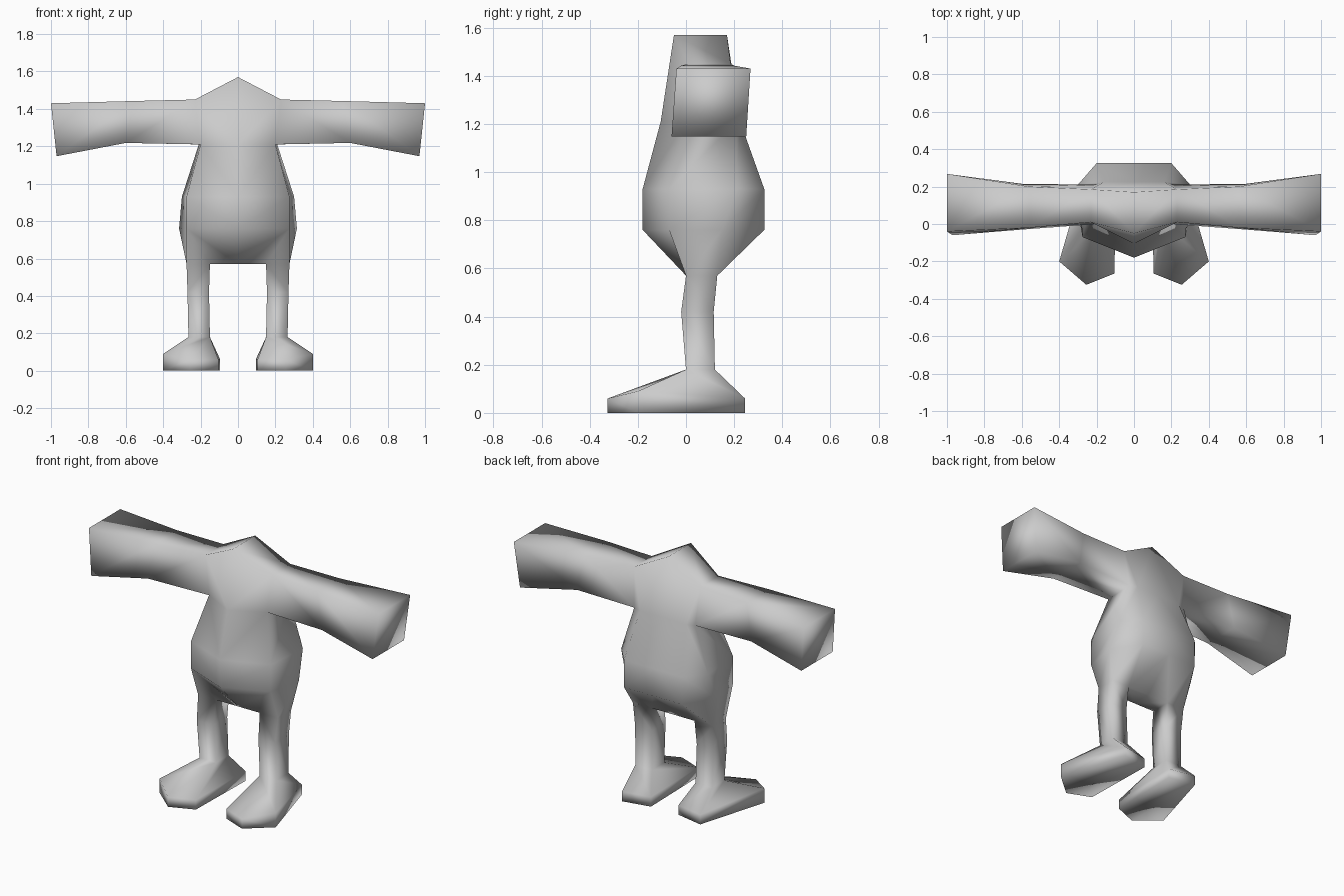
import bpy
import bmesh

cube = bpy.data.objects.get("Cube")
if cube:
    bpy.data.objects.remove(cube)

grey = bpy.data.materials.new("plain grey")
grey.use_nodes = True
colour = (0.6, 0.6, 0.6, 1)
grey.diffuse_color = colour
grey.node_tree.nodes["Principled BSDF"].inputs["Base Color"].default_value = colour

bm = bmesh.new()
cache = {}


def vert(p):
    # shared points give one continuous skin
    key = tuple(round(c, 4) for c in p)
    if key not in cache:
        cache[key] = bm.verts.new(key)
    return cache[key]


def face(points):
    vs = list(dict.fromkeys(vert(p) for p in points))
    if len(vs) > 2:
        bm.faces.new(vs)


def loft(rings, closed=True, skip=()):
    for lo, hi in zip(rings, rings[1:]):
        n = len(lo)
        for i in range(n if closed else n - 1):
            if i not in skip:
                j = (i + 1) % n
                face([lo[i], lo[j], hi[j], hi[i]])


def level(z, points):
    return [(x, y, z) for x, y in points]


def leg_ring(z, inner, outer, front, back):
    return level(z, [(inner, front), (outer, front), (outer, back), (inner, back)])


# Torso half: front centre, front side (twice), side, back edge, back centre
hip = leg_ring(0.57, 0.15, 0.275, 0.0, 0.13)
crotch = [(0, 0, 0.57), *hip, (0, 0.13, 0.57)]


def torso_ring(z, front, side_front, side, back):
    return level(z, [(0, front), side_front, side_front, side, back, (0, back[1])])


belly = torso_ring(0.76, -0.18, (0.275, -0.07), (0.315, 0.15), (0.2, 0.325))
waist = torso_ring(0.93, -0.18, (0.275, -0.07), (0.3, 0.21), (0.2, 0.325))
chest = torso_ring(1.21, -0.105, (0.2, 0.0), (0.21, 0.21), (0.16, 0.225))
loft([crotch, belly, waist, chest], closed=False)
face([crotch[0], hip[0], hip[3], crotch[5]])

# Shoulders rising to a ridge
ridge_front, ridge_back = (0, -0.05, 1.57), (0, 0.17, 1.57)
top_front, top_back = (0.23, 0.01, 1.45), (0.23, 0.185, 1.45)
shoulder = [ridge_front, top_front, top_front, top_back, top_back, ridge_back]
loft([chest, shoulder], closed=False, skip=(2,))
face([ridge_front, top_front, top_back, ridge_back])

# Arm
arm_root = [chest[1], chest[3], top_back, top_front]
elbow = [(0.6, -0.03, 1.218), (0.6, 0.215, 1.218), (0.56, 0.2, 1.442), (0.56, -0.02, 1.442)]
hand = [(0.97, -0.06, 1.147), (0.97, 0.25, 1.147), (1, 0.268, 1.43), (1, -0.04, 1.43)]
loft([arm_root, elbow, hand])
face(hand)

# Leg
ankle = leg_ring(0.18, 0.15, 0.265, 0.0, 0.12)
loft([hip, leg_ring(0.42, 0.155, 0.27, -0.02, 0.115), ankle])

# Foot with a pointed toe
sole = [(0.105, -0.265), (0.255, -0.325), (0.4, -0.2), (0.27, 0.245), (0.095, 0.21)]
rim = [(x, y, 0.09 if x == 0.4 else 0.06) for x, y in sole]
loft([[ankle[0], *ankle], rim, level(0, sole)])
face(level(0, sole))

bmesh.ops.recalc_face_normals(bm, faces=bm.faces)
for f in bm.faces:
    f.smooth = True
mesh = bpy.data.meshes.new("body")
bm.to_mesh(mesh)
bm.free()
mesh.materials.append(grey)
body = bpy.data.objects.new("body", mesh)
bpy.context.collection.objects.link(body)
mirror = body.modifiers.new("other_side", "MIRROR")
mirror.use_clip = True
